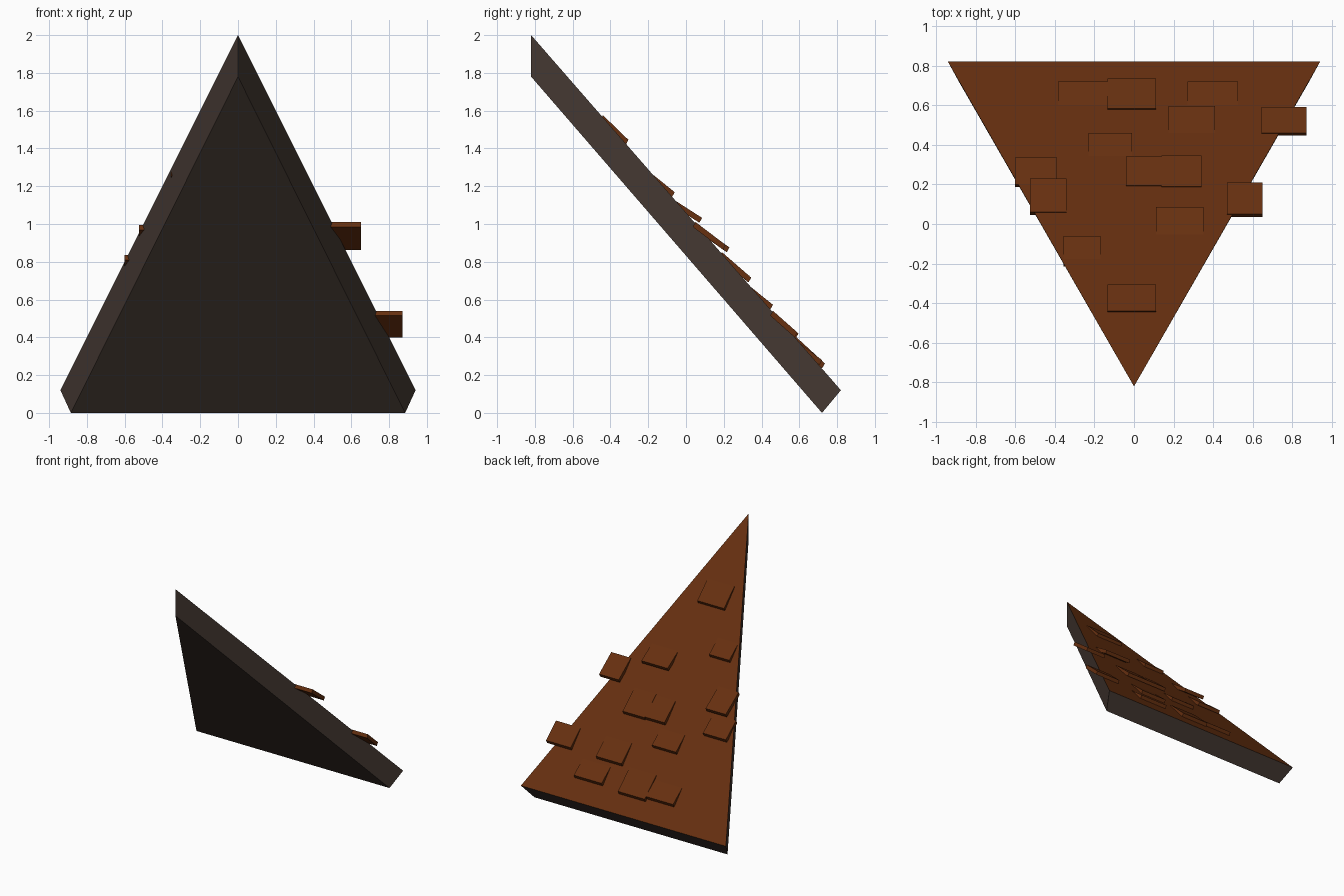
import bpy
import bmesh
from mathutils import Vector

if "Cube" in bpy.data.objects:
    bpy.data.objects.remove(bpy.data.objects["Cube"])


def material(name, rgb):
    mat = bpy.data.materials.new(name)
    mat.diffuse_color = (*rgb, 1.0)
    mat.use_nodes = True
    mat.node_tree.nodes["Principled BSDF"].inputs["Base Color"].default_value = mat.diffuse_color
    return mat


ORANGE = material("burnt_orange_brown", (0.133, 0.029, 0.005))
TIMBER = material("dark_timber", (0.062, 0.043, 0.034))


def prism(name, top, bottom, mats):
    """Solid between two matching outlines; the first face is the top."""
    bm = bmesh.new()
    a = [bm.verts.new(p) for p in top]
    b = [bm.verts.new(p) for p in bottom]
    n = len(a)
    faces = [bm.faces.new(a), bm.faces.new(b[::-1])]
    for i in range(n):
        j = (i + 1) % n
        faces.append(bm.faces.new((a[i], b[i], b[j], a[j])))
    for f in faces[1:]:
        f.material_index = len(mats) - 1
    bmesh.ops.recalc_face_normals(bm, faces=bm.faces)
    mesh = bpy.data.meshes.new(name)
    bm.to_mesh(mesh)
    bm.free()
    for m in mats:
        mesh.materials.append(m)
    obj = bpy.data.objects.new(name, mesh)
    bpy.context.collection.objects.link(obj)
    return obj


# Sloping triangular roof slab
prism("roof_slab",
      [(0, -0.82, 2.0), (0.94, 0.82, 0.12), (-0.94, 0.82, 0.12)],
      [(0, -0.82, 1.78), (0.885, 0.72, 0.0), (-0.885, 0.72, 0.0)],
      [ORANGE, TIMBER])


def roof_z(y):
    return 2.0 - 1.88 / 1.64 * (y + 0.82)


# Shingles: x range, y range, height of upper and lower ends above the roof
shingles = [
    (-0.135, 0.11, -0.44, -0.305, 0.012, 0.036),
    (-0.355, -0.17, -0.20, -0.06, -0.008, 0.04),
    (0.11, 0.35, -0.07, 0.085, -0.008, 0.07),
    (-0.60, -0.39, 0.20, 0.335, 0.004, 0.05),
    (-0.525, -0.34, 0.06, 0.23, 0.004, 0.08),
    (0.47, 0.65, 0.05, 0.21, 0.008, 0.07),
    (-0.04, 0.20, 0.195, 0.34, 0.008, 0.05),
    (0.14, 0.34, 0.19, 0.345, 0.009, 0.052),
    (-0.23, -0.01, 0.32, 0.46, -0.008, 0.04),
    (0.175, 0.41, 0.46, 0.595, 0.003, 0.042),
    (0.645, 0.87, 0.46, 0.59, 0.008, 0.042),
    (-0.385, -0.135, 0.58, 0.72, -0.008, 0.045),
    (-0.135, 0.11, 0.582, 0.735, 0.01, 0.045),
    (0.27, 0.525, 0.58, 0.72, -0.008, 0.045),
]
drop = Vector((0, -0.014, -0.026))
for i, (x0, x1, y0, y1, up, low) in enumerate(shingles):
    za, zb = roof_z(y0) + up, roof_z(y1) + low
    top = [Vector(p) for p in ((x0, y0, za), (x1, y0, za), (x1, y1, zb), (x0, y1, zb))]
    prism(f"shingle_{i + 1}", top, [p + drop for p in top], [ORANGE])
